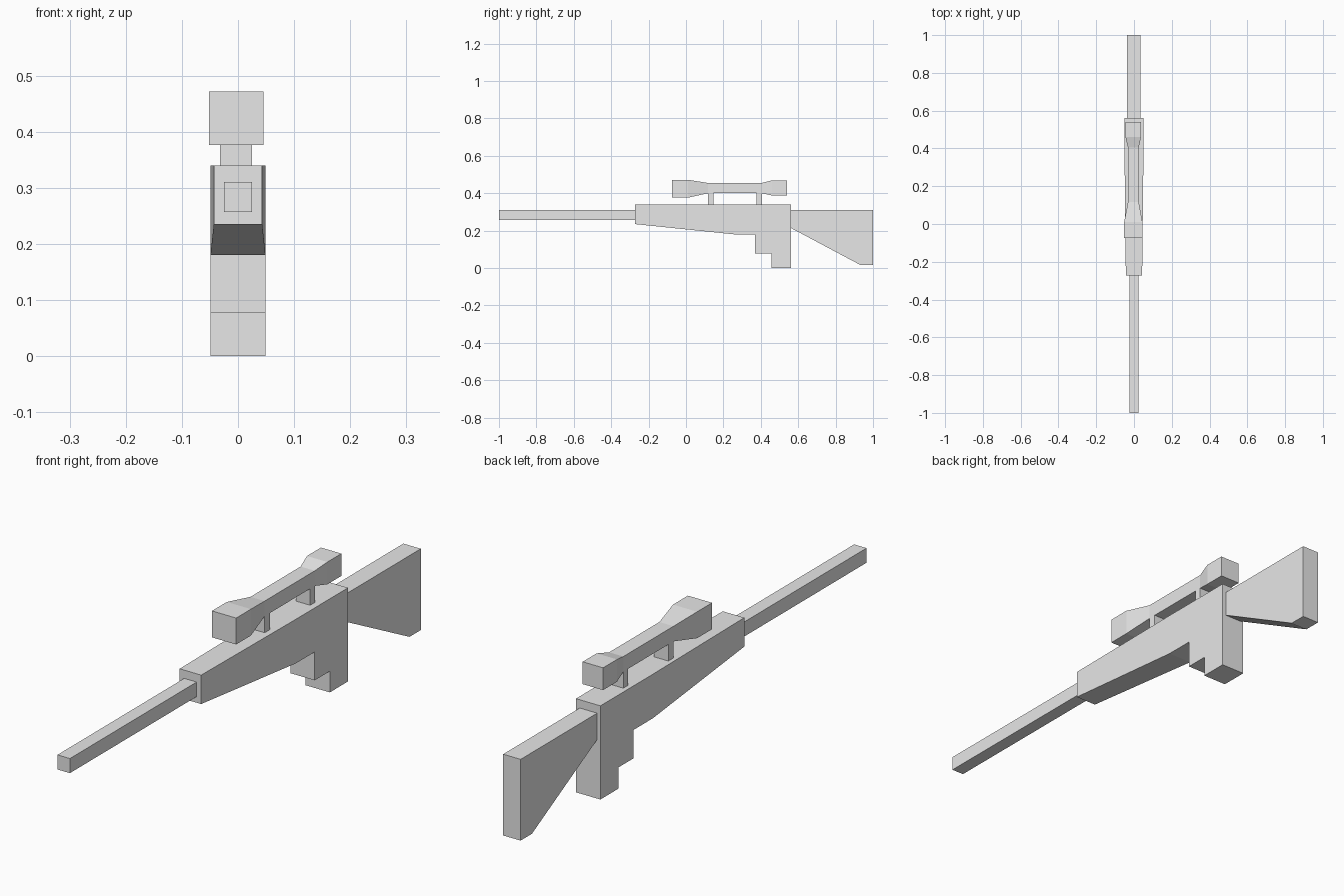
import bpy
import bmesh

cube = bpy.data.objects.get("Cube")
if cube:
    bpy.data.objects.remove(cube, do_unlink=True)

grey = bpy.data.materials.new("plain grey")
grey.use_nodes = True
colour = (0.8, 0.8, 0.8, 1.0)
grey.diffuse_color = colour
grey.node_tree.nodes["Principled BSDF"].inputs["Base Color"].default_value = colour


def finish(name, bm):
    """Turn a bmesh into a flat-shaded grey object."""
    bmesh.ops.recalc_face_normals(bm, faces=bm.faces)
    mesh = bpy.data.meshes.new(name)
    bm.to_mesh(mesh)
    bm.free()
    mesh.materials.append(grey)
    obj = bpy.data.objects.new(name, mesh)
    bpy.context.collection.objects.link(obj)
    return obj


def extrude_profile(profile, left, right):
    """Side profile of (y, z) points stretched between two x values."""
    bm = bmesh.new()
    face = bm.faces.new([bm.verts.new((left, y, z)) for y, z in profile])
    result = bmesh.ops.extrude_face_region(bm, geom=[face], use_keep_orig=True)
    moved = [v for v in result["geom"] if isinstance(v, bmesh.types.BMVert)]
    bmesh.ops.translate(bm, verts=moved, vec=(right - left, 0, 0))
    return bm


def loft(name, rings):
    """Skin rectangles given as (y, x_min, x_max, z_min, z_max)."""
    bm = bmesh.new()
    loops = []
    for y, x0, x1, z0, z1 in rings:
        corners = ((x0, z0), (x1, z0), (x1, z1), (x0, z1))
        loops.append([bm.verts.new((x, y, z)) for x, z in corners])
    for a, b in zip(loops, loops[1:]):
        for i in range(4):
            j = (i + 1) % 4
            bm.faces.new((a[i], a[j], b[j], b[i]))
    bm.faces.new(loops[0])
    bm.faces.new(loops[-1])
    return finish(name, bm)


# Body with magazine and grip steps, narrowing toward the front
front, taper_end = -0.273, 0.26
body = extrude_profile(
    [(front, 0.34), (front, 0.235), (taper_end, 0.18), (0.37, 0.18), (0.37, 0.077),
     (0.457, 0.077), (0.457, 0), (0.561, 0), (0.561, 0.34)], -0.049, 0.049)
bmesh.ops.bisect_plane(body, geom=body.verts[:] + body.edges[:] + body.faces[:],
                       dist=0.0001, plane_co=(0, taper_end, 0), plane_no=(0, 1, 0))
for v in body.verts:
    if v.co.y < front + 0.01:
        v.co.x *= 0.88
finish("body", body)

# Stock
finish("stock", extrude_profile(
    [(0.561, 0.31), (0.561, 0.214), (0.935, 0.015), (1, 0.015), (1, 0.31)],
    -0.036, 0.034))

# Barrel
loft("barrel", [(y, -0.025, 0.025, 0.257, 0.31) for y in (-1, front)])

# Scope, flared at both ends
tube = (-0.032, 0.025, 0.4, 0.455)
front_bell = (-0.052, 0.045, 0.376, 0.472)
rear_bell = (-0.045, 0.037, 0.388, 0.469)
loft("scope", [(-0.075, *front_bell), (0.01, *front_bell), (0.117, *tube),
               (0.405, *tube), (0.46, *rear_bell), (0.54, *rear_bell)])

# Scope mounts
for name, y0, y1 in (("front_mount", 0.117, 0.147), ("rear_mount", 0.378, 0.405)):
    loft(name, [(y, *tube[:2], 0.34, tube[2]) for y in (y0, y1)])
